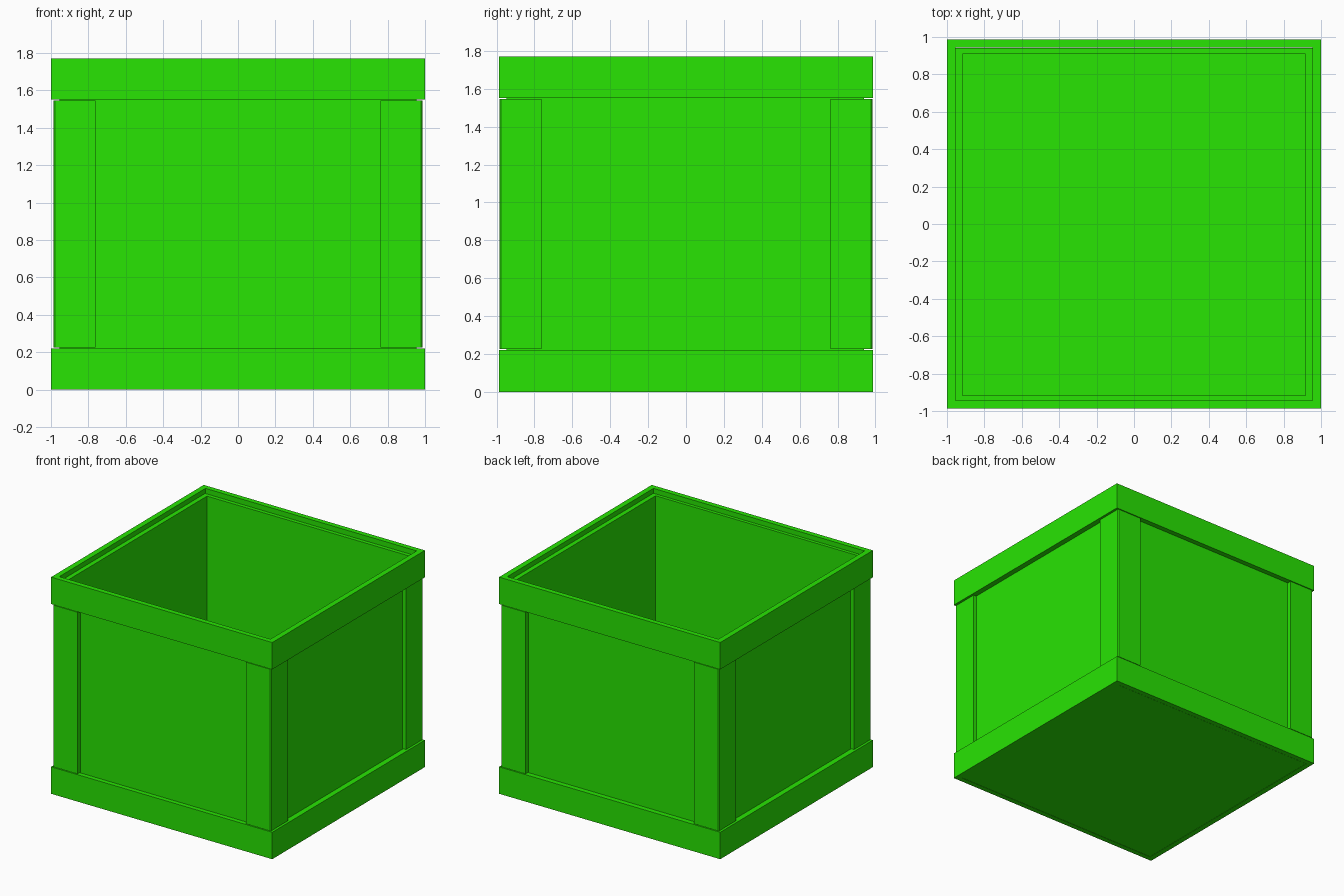
import bpy
import bmesh

cube = bpy.data.objects.get("Cube")
if cube:
    bpy.data.objects.remove(cube, do_unlink=True)

green = bpy.data.materials.new("bright_green")
green.use_nodes = True
COLOUR = (0.021, 0.78, 0.001, 1.0)
green.diffuse_color = COLOUR
green.node_tree.nodes["Principled BSDF"].inputs["Base Color"].default_value = COLOUR


def finish(name, bm):
    bmesh.ops.recalc_face_normals(bm, faces=bm.faces)
    mesh = bpy.data.meshes.new(name)
    bm.to_mesh(mesh)
    bm.free()
    mesh.materials.append(green)
    obj = bpy.data.objects.new(name, mesh)
    bpy.context.collection.objects.link(obj)
    return obj


def skin(name, rings, closed=False, caps=False):
    """Join a series of horizontal outlines into one surface."""
    bm = bmesh.new()
    loops = [[bm.verts.new(p) for p in ring] for ring in rings]
    pairs = list(zip(loops, loops[1:]))
    if closed:
        pairs.append((loops[-1], loops[0]))
    for a, b in pairs:
        for i in range(len(a)):
            j = (i + 1) % len(a)
            bm.faces.new((a[i], a[j], b[j], b[i]))
    if caps:
        bm.faces.new(loops[0])
        bm.faces.new(loops[-1])
    return finish(name, bm)


def rect(half, z):
    x, y = half
    return [(-x, -y, z), (x, -y, z), (x, y, z), (-x, y, z)]


# Plan half sizes and heights
RIM = (1.0, 0.986)
WALL = (0.955, 0.944)
INSIDE = (0.917, 0.913)
HEIGHT, BAND, RECESS = 1.771, 0.22, 0.04
BASE, FLOOR = 0.002, 0.04

# Open box: walls stop below the rim, underside level with the bottom band
body = skin("box_body", [rect(WALL, BASE), rect(WALL, HEIGHT - RECESS),
                         rect(INSIDE, HEIGHT - RECESS), rect(INSIDE, FLOOR)], caps=True)
body.location.y = -0.004

# Bands around the bottom and top
for name, low in (("bottom_band", 0), ("top_band", HEIGHT - BAND)):
    high = low + BAND
    skin(name, [rect(RIM, low), rect(RIM, high), rect(WALL, high), rect(WALL, low)],
         closed=True)

# L-shaped corner posts with eased corners and a hairline gap to the bands
ox, oy, edge, ease, gap = 0.986, 0.984, 0.762, 0.007, 0.005
profile = [(edge, WALL[1]), (edge, oy), (ox - ease, oy), (ox, oy - ease),
           (ox, edge), (WALL[0], edge), WALL]
for side, sx in (("left", 1), ("right", -1)):
    for end, sy in (("front", -1), ("back", 1)):
        skin(f"{end}_{side}_post",
             [[(sx * x, sy * y, z) for x, y in profile]
              for z in (BAND + gap, HEIGHT - BAND - gap)],
             caps=True)
